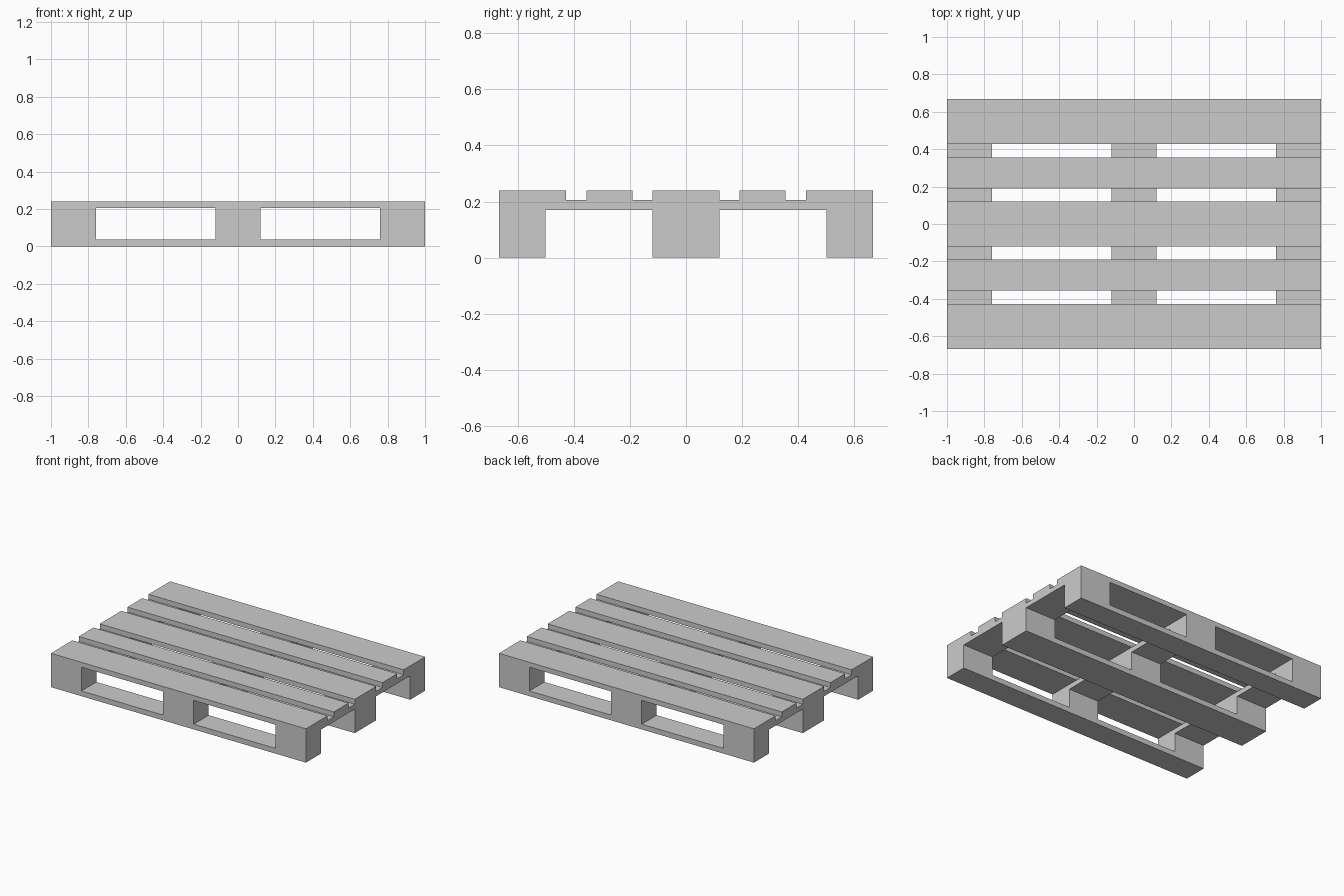
import bpy, bmesh, math

if "Cube" in bpy.data.objects:
    bpy.data.objects.remove(bpy.data.objects["Cube"])

# Layer heights: bottom boards, blocks, cross stringers, deck boards
Z0, Z1, Z2, Z3, Z4 = 0.0, 0.037, 0.17, 0.205, 0.24
L, W = 1.0, 0.667                      # half length, half width
COLS = [(-L, -0.76), (-0.12, 0.12), (0.76, L)]      # block columns in x
ROWS = [(-W, -0.50), (-0.12, 0.12), (0.50, W)]      # block rows in y
DECK = [(-W, -0.427), (-0.355, -0.19), (-0.12, 0.12), (0.19, 0.355), (0.427, W)]


def box(name, xs, ys, zs):
    """Box spanning the given ranges, with exact shared coordinates."""
    bm = bmesh.new()
    bmesh.ops.create_cube(bm, size=2)
    for v in bm.verts:
        v.co = [r[c > 0] for r, c in zip((xs, ys, zs), v.co)]
    mesh = bpy.data.meshes.new(name)
    bm.to_mesh(mesh)
    bm.free()
    ob = bpy.data.objects.new(name, mesh)
    bpy.context.collection.objects.link(ob)
    return ob


parts = []
# Cross stringers under the deck
for xs in COLS:
    parts.append(box("stringer", xs, (-W, W), (Z2, Z3)))
# Deck boards
for ys in DECK:
    parts.append(box("deck_board", (-L, L), ys, (Z3, Z4)))
# Nine blocks
for ys in ROWS:
    for xs in COLS:
        parts.append(box("block", xs, ys, (Z1, Z2)))
# Three bottom runners
for ys in ROWS:
    parts.append(box("bottom_board", (-L, L), ys, (Z0, Z1)))

# Fuse all parts into one solid
pallet = parts[3]
pallet.name = pallet.data.name = "pallet"
bpy.context.view_layer.objects.active = pallet
for part in parts[:3] + parts[4:]:
    mod = pallet.modifiers.new("union", 'BOOLEAN')
    mod.operation, mod.solver, mod.object = 'UNION', 'EXACT', part
    bpy.ops.object.modifier_apply(modifier=mod.name)
    bpy.data.objects.remove(part)

# Merge leftover coplanar faces
bm = bmesh.new()
bm.from_mesh(pallet.data)
bmesh.ops.remove_doubles(bm, verts=bm.verts, dist=1e-4)
bmesh.ops.dissolve_limit(bm, angle_limit=math.radians(1), verts=bm.verts, edges=bm.edges)
bmesh.ops.recalc_face_normals(bm, faces=bm.faces)
bm.to_mesh(pallet.data)
bm.free()
